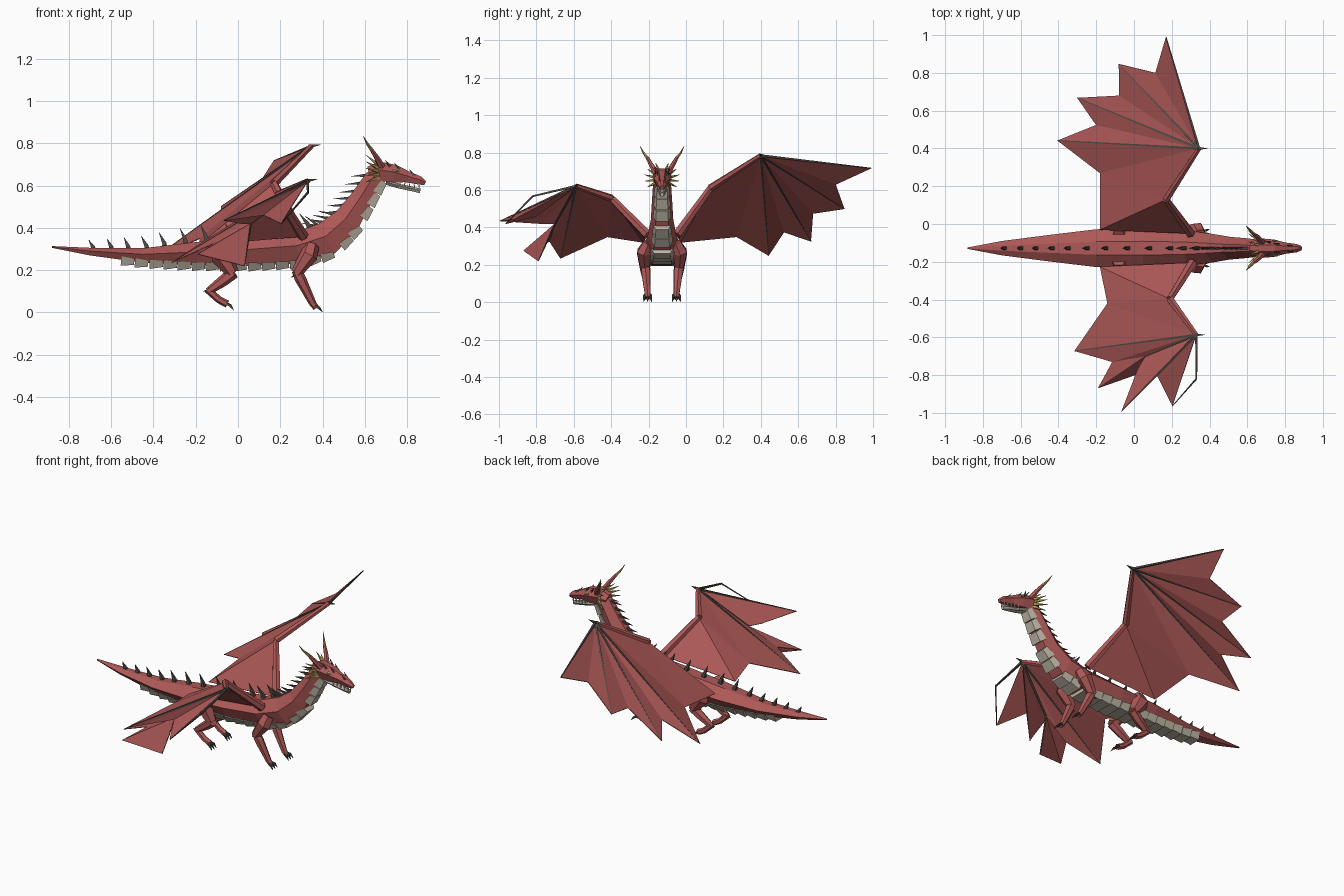
import bpy, bmesh, math
from mathutils import Vector as V

if "Cube" in bpy.data.objects:
    bpy.data.objects.remove(bpy.data.objects["Cube"])

C = -0.128  # y of the body's mirror plane


def material(name, r, g, b):
    m = bpy.data.materials.new(name)
    m.diffuse_color = (r, g, b, 1)
    m.use_nodes = True
    m.node_tree.nodes["Principled BSDF"].inputs["Base Color"].default_value = m.diffuse_color
    return m


RED = material("scale red", .42, .10, .095)
BELLY = material("belly beige", .52, .47, .38)
DARK = material("claw grey", .075, .065, .055)
GOLD = material("horn gold", .42, .33, .09)
IVORY = material("tooth ivory", .75, .70, .60)

HULL = [(.35, 1), (1, .15), (.6, -1), (-.6, -1), (-1, .15), (-.35, 1)]


def ngon(n):
    return [(math.cos(math.tau * (i + .5) / n), math.sin(math.tau * (i + .5) / n)) for i in range(n)]


def loft(bm, stations, profile):
    """Skin a profile along stations of (point, half width, half height)."""
    pts = [V(s[0]) for s in stations]
    chord = (pts[-1] - pts[0]).normalized()
    ref = V((0, 0, 1)) if abs(chord.z) < .85 else V((-1, 0, 0))
    rings = []
    for i, (p, w, h) in enumerate(stations):
        t = (pts[min(i + 1, len(pts) - 1)] - pts[max(i - 1, 0)]).normalized()
        side = t.cross(ref).normalized()
        up = side.cross(t)
        rings.append([bm.verts.new(pts[i] + side * a * w + up * b * h) for a, b in profile])
    n = len(profile)
    for r0, r1 in zip(rings, rings[1:]):
        for k in range(n):
            bm.faces.new((r0[k], r0[(k + 1) % n], r1[(k + 1) % n], r1[k]))
    bm.faces.new(rings[0])
    bm.faces.new(rings[-1])


def finish(name, bm, mat):
    bmesh.ops.recalc_face_normals(bm, faces=bm.faces)
    me = bpy.data.meshes.new(name)
    bm.to_mesh(me)
    bm.free()
    me.materials.append(mat)
    ob = bpy.data.objects.new(name, me)
    bpy.context.collection.objects.link(ob)
    return ob


def part(name, lofts, mat, profile):
    bm = bmesh.new()
    for s in lofts:
        loft(bm, s, profile)
    return finish(name, bm, mat)


def tube(pts, radii):
    return [(p, r, r) for p, r in zip(pts, radii)]


def spike(a, b, r):
    return tube((a, b), (r, .001))


def both(lofts):
    """Add copies reflected in the body's mirror plane."""
    return lofts + [[((p[0], 2 * C - p[1], p[2]), w, h) for p, w, h in s] for s in lofts]


# Body, tail and neck: x, z, half width, half height
SPINE = [(-.88, .31, .004, .004), (-.70, .288, .038, .018), (-.45, .27, .07, .034),
         (-.2, .278, .10, .055), (.05, .288, .105, .068), (.28, .305, .093, .074),
         (.42, .35, .076, .08), (.515, .435, .06, .066), (.585, .54, .054, .052),
         (.64, .63, .048, .045), (.69, .668, .04, .04)]
part("body", [[((x, C, z), w, h) for x, z, w, h in SPINE]], RED, HULL)


def spine_at(x):
    """Interpolated centre, sizes and upward direction of the spine."""
    for a, b in zip(SPINE, SPINE[1:]):
        if x <= b[0]:
            break
    f = (x - a[0]) / (b[0] - a[0])
    v = [p + (q - p) * f for p, q in zip(a, b)]
    t = V((b[0] - a[0], 0, b[1] - a[1])).normalized()
    return V((v[0], C, v[1])), v[2], v[3], t, V((-t.z, 0, t.x))


# Overlapping belly plates, spaced evenly along the spine
plates, x = [], -.52
while x < .66:
    p, w, h, t, up = spine_at(x)
    c = p - up * (h + .004)
    plates.append([(c - t * .031, w * .72 + .008, .022), (c + t * .031, w * .72 + .003, .015)])
    x += .066 * t.x
part("belly_plates", plates, BELLY, [(1, 1), (.7, -1), (-.7, -1), (-1, 1)])

# Back spikes: flat blades on the back, thin quills on the neck
blades = []
for x in (-.685, -.6, -.52, -.43, -.345, -.245, -.145, -.03, .09, .2, .29, .36):
    p, w, h, t, up = spine_at(x)
    base = p + up * (h - .01)
    s = .035 + .04 * min(1, (x + .7) / .5)
    blades.append([(base, .014, .018), (base + up * s * .35 - t * .002, .012, .014),
                   (base + up * (s + .01) - t * .025, .001, .001)])
for i in range(11):
    p, w, h, t, up = spine_at(.40 + i * .024)
    base = p + up * (h - .008)
    blades.append(spike(base, base + up * .062 - t * .045, .011))
part("back_spikes", blades, DARK, ngon(4))

# Head and jaw
part("head", [[((x, C, z), w, h) for x, z, w, h in (
    (.62, .655, .035, .035), (.67, .668, .052, .046), (.74, .657, .046, .042),
    (.80, .642, .03, .027), (.86, .624, .022, .02), (.885, .612, .012, .01))]], RED, HULL)
part("jaw", [[((x, C, z), w, .011) for x, z, w in (
    (.70, .615, .036), (.76, .598, .028), (.83, .583, .02), (.862, .575, .01))]], BELLY, HULL)
teeth = []
for i in range(5):
    x, y = .765 + i * .023, C + .024 - i * .003
    teeth += [spike((x, y, .618 - i * .004), (x, y, .592 - i * .004), .005),
              spike((x - .01, y - .004, .593 - i * .005), (x - .01, y - .004, .612 - i * .005), .004)]
part("teeth", both(teeth), IVORY, ngon(4))
part("eyes", both([spike((.735, C + .036, .672), (.76, C + .042, .668), .01)]), GOLD, ngon(6))
part("brow_spikes", both([spike((x, C + y, z), (x - .025, C + y * 1.3, z + .032), .008)
                          for x, y, z in ((.72, .03, .69), (.765, .02, .675), (.835, .012, .645))]),
     DARK, ngon(4))

# Horns with gold tips, and the gold frill behind the cheeks
part("horns", both([tube([(.68, C + .03, .69), (.655, C + .058, .735), (.628, C + .08, .775)],
                         (.018, .013, .009))]), RED, ngon(6))
part("horn_tips", both([tube([(.63, C + .079, .772), (.61, C + .10, .80), (.592, C + .118, .835)],
                             (.0095, .006, .001))]), GOLD, ngon(6))
frill = [spike((.665, C + .04 * math.cos(a), .66 + .04 * math.sin(a)),
               (.605, C + .095 * math.cos(a), .665 + .085 * math.sin(a)), .011)
         for a in (-.6, -.2, .2, .6, 1.2)]
part("cheek_frill", both(frill), GOLD, ngon(4))

# Legs: upper limb, lower limb and clawed feet
o = C + .077
front_leg = [tube([(.35, C + .07, .315), (.335, C + .095, .27), (.275, o + .015, .185)], (.035, .043, .026)),
             tube([(.275, o + .015, .20), (.295, o + .01, .16), (.355, o, .04), (.37, o, .022)],
                  (.022, .027, .017, .015))]
hind_leg = [tube([(-.08, C + .06, .31), (-.075, C + .09, .26), (-.025, o + .015, .185)], (.04, .05, .03)),
            tube([(-.02, o + .015, .19), (-.07, o + .008, .15), (-.14, o, .10)], (.03, .027, .018)),
            tube([(-.145, o, .11), (-.09, o, .06), (-.05, o, .04)], (.018, .017, .018))]
part("front_legs", both(front_leg), RED, ngon(6))
part("hind_legs", both(hind_leg), RED, ngon(6))
claws = []
for x, z in ((.365, .03), (-.055, .042)):
    for k in (-1, 0, 1):
        claws.append(tube([(x, o + k * .01, z), (x + .018, o + k * .018, z - .008),
                           (x + .035, o + k * .022, max(z - .032, .002))], (.008, .008, .001)))
claws.append(spike((.275, o + .015, .18), (.25, o + .015, .165), .009))
claws.append(spike((-.14, o, .105), (-.165, o, .10), .009))
part("claws", both(claws), DARK, ngon(4))


def wing(side, P, tris, fingers):
    """Membrane, arm, fingers and thumb claw from named points."""
    bm = bmesh.new()
    v = {k: bm.verts.new(p) for k, p in P.items()}
    for t in tris.split():
        bm.faces.new([v[k] for k in t])
    ob = finish(side + "_wing_membrane", bm, RED)
    mod = ob.modifiers.new("thickness", "SOLIDIFY")
    mod.thickness, mod.offset = .004, 0
    part(side + "_wing_arm", [tube([P["r"], P["e"]], (.026, .019)),
                              tube([P["e"], P["w"]], (.021, .013))], RED, ngon(6))
    lofts = []
    for f in fingers.split():
        pts = [P[k] for k in f]
        lofts.append(tube(pts, [.0085, .006, .003] if len(pts) == 3 else [.0085, .003]))
    part(side + "_wing_fingers", lofts, DARK, ngon(4))
    w = V(P["w"])
    part(side + "_wing_claw", [spike(w - V((.01, 0, 0)), w + V((.045, 0, .008)), .012)], DARK, ngon(4))


# Raised wing: r root, e elbow, w wrist, b trailing root, a-d tips, k-n notches
wing("left", {"r": (.30, -.05, .36), "e": (.17, .13, .61), "w": (.345, .40, .785),
              "b": (-.18, -.03, .32), "a": (.17, .99, .717), "c": (-.08, .847, .50),
              "f": (-.30, .668, .326), "d": (-.405, .442, .25), "k": (.114, .80, .63),
              "l": (-.077, .68, .475), "m": (-.20, .524, .375), "n": (-.18, .27, .35)},
     "reb ebn ewn wnd wdm wmf wfl wlc wck kwa".replace("wck", "wck"), "wa wc wf wd")

# Lowered wing: as above, with two bent fingers (j, h and their outer ends p, a)
wing("right", {"r": (.31, -.205, .36), "e": (.19, -.397, .555), "w": (.33, -.587, .622),
               "b": (-.18, -.227, .32), "a": (.204, -.963, .42), "c": (-.066, -.992, .435),
               "f": (-.19, -.868, .275), "d": (-.315, -.672, .235), "k": (.12, -.80, .46),
               "l": (.02, -.77, .42), "m": (-.115, -.73, .325), "n": (-.14, -.42, .35),
               "h": (.06, -.70, .42), "p": (.03, -.79, .22), "j": (.33, -.82, .567)},
     "reb ebn ewn wnd wdm wmh hmf hfp whl wlc wck wka", "wja wc whp wd")
